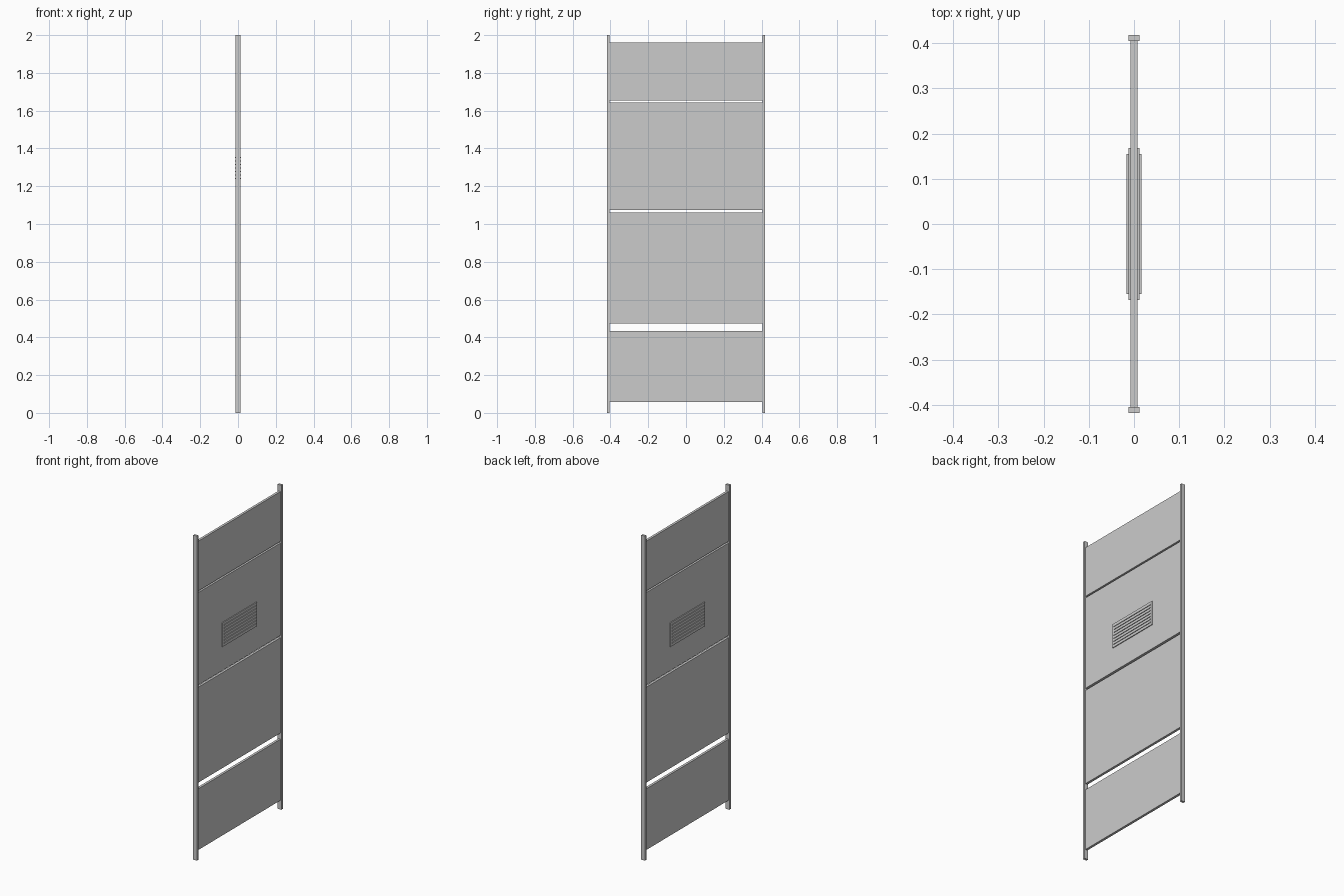
import bpy

if "Cube" in bpy.data.objects:
    bpy.data.objects.remove(bpy.data.objects["Cube"])


def box(name, x, y, z):
    """Box from (min, max) ranges on each axis."""
    bpy.ops.mesh.primitive_cube_add(size=1)
    o = bpy.context.object
    o.name = name
    o.location = [(r[0] + r[1]) / 2 for r in (x, y, z)]
    o.scale = [r[1] - r[0] for r in (x, y, z)]
    bpy.ops.object.transform_apply(location=True, rotation=True, scale=True)
    return o


# Side posts, full height
for name, s in (("left_post", -1), ("right_post", 1)):
    box(name, (-0.0125, 0.0125), sorted((s * 0.404, s * 0.418)), (0, 2))

# Four infill panels with gaps between them
for i, z in enumerate([(0.057, 0.434), (0.472, 1.06), (1.073, 1.643), (1.653, 1.96)]):
    box(f"panel_{i + 1}", (-0.0075, 0.0075), (-0.405, 0.405), z)

# Vent plate and louvre slats on both faces
Z0, Z1 = 1.222, 1.37
for side, s in (("front", 1), ("back", -1)):
    box(f"vent_plate_{side}", sorted((s * 0.007, s * 0.0125)), (-0.168, 0.168), (Z0, Z1))
    for i in range(7):
        z = (Z0 + Z1) / 2 + (i - 3) * 0.0185
        box(f"vent_slat_{side}_{i + 1}", sorted((s * 0.012, s * 0.0165)),
            (-0.155, 0.155), (z - 0.003, z + 0.003))
